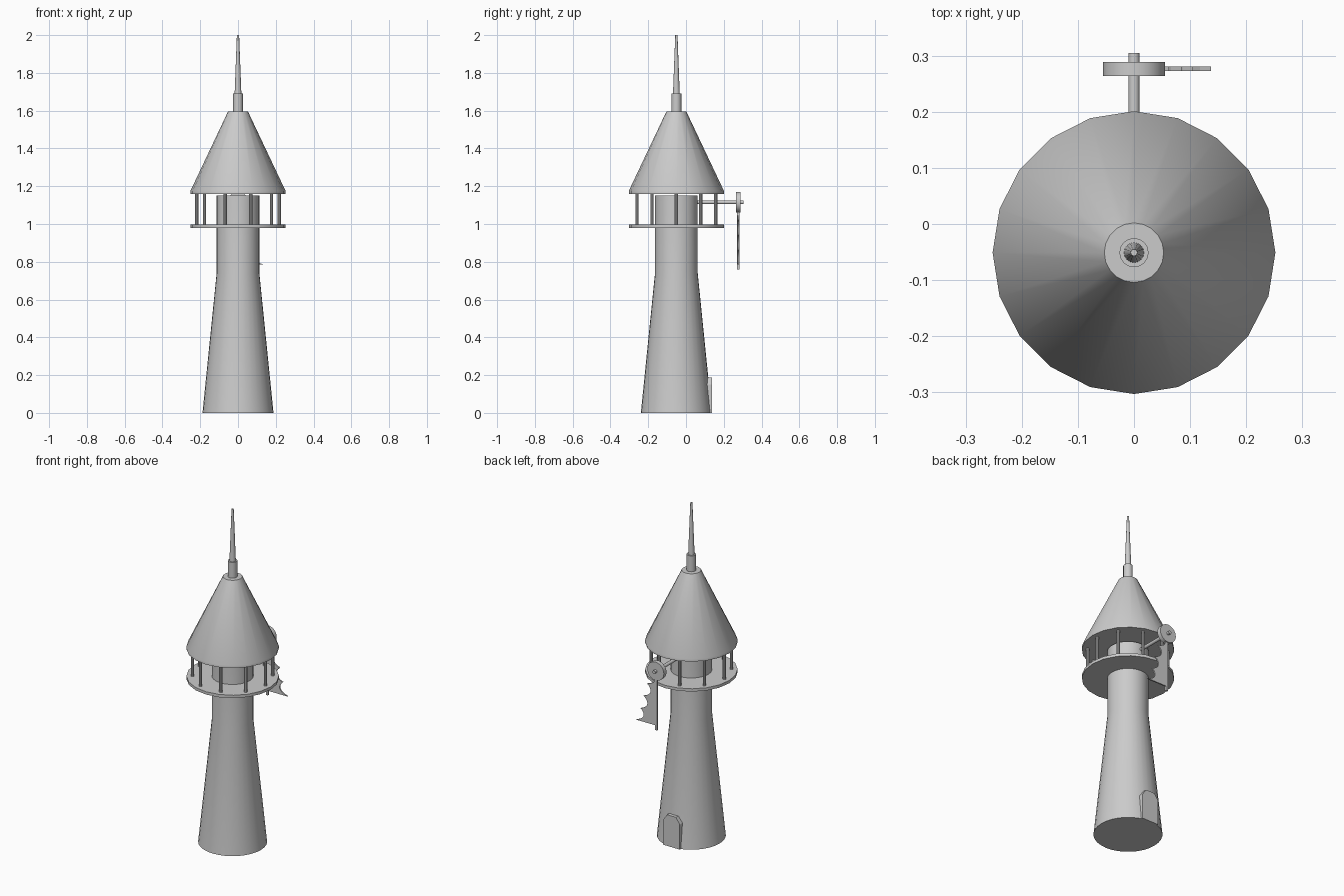
import bpy, bmesh, math

if "Cube" in bpy.data.objects:
    bpy.data.objects.remove(bpy.data.objects["Cube"])

CY = -0.051  # tower axis


def finish(name, bm, smooth=True):
    bmesh.ops.recalc_face_normals(bm, faces=bm.faces)
    me = bpy.data.meshes.new(name)
    bm.to_mesh(me)
    bm.free()
    ob = bpy.data.objects.new(name, me)
    bpy.context.collection.objects.link(ob)
    if smooth:
        bpy.ops.object.select_all(action='DESELECT')
        ob.select_set(True)
        bpy.context.view_layer.objects.active = ob
        bpy.ops.object.shade_smooth_by_angle(angle=math.radians(30))
    return ob


def lathe(name, profile, n, cx=0, cy=CY):
    """Closed solid turned about z from (radius, z) pairs."""
    bm = bmesh.new()
    rings = [[bm.verts.new((cx + r * math.cos(2 * math.pi * i / n),
                            cy + r * math.sin(2 * math.pi * i / n), z))
              for i in range(n)] for r, z in profile]
    for a, b in zip(rings, rings[1:]):
        for i in range(n):
            j = (i + 1) % n
            bm.faces.new((a[i], a[j], b[j], b[i]))
    bm.faces.new(rings[0])
    bm.faces.new(rings[-1])
    return finish(name, bm)


def plate(name, outline, y0, y1, smooth=False):
    """Outline in x, z extruded along y."""
    bm = bmesh.new()
    front = [bm.verts.new((x, y0, z)) for x, z in outline]
    back = [bm.verts.new((x, y1, z)) for x, z in outline]
    n = len(outline)
    bm.faces.new(front)
    bm.faces.new(back)
    for i in range(n):
        j = (i + 1) % n
        bm.faces.new((front[i], front[j], back[j], back[i]))
    return finish(name, bm, smooth)


def disc(r, z, n):
    return [(r * math.cos(2 * math.pi * i / n), z + r * math.sin(2 * math.pi * i / n))
            for i in range(n)]


# Tower, gallery floor and roof
lathe("tower", [(0.188, 0), (0.113, 0.74), (0.113, 1.15)], 32)
lathe("gallery_floor", [(0.252, 0.98), (0.252, 0.997)], 20)
lathe("roof", [(0.252, 1.16), (0.252, 1.175), (0.053, 1.595)], 20)

# Spire
lathe("spire_base", [(0.026, 1.59), (0.026, 1.69)], 16)
lathe("spire", [(0.018, 1.685), (0.006, 2.0)], 16)

# Gallery posts
for i in range(10):
    a = math.radians(36 * i)
    lathe(f"gallery_post_{i}", [(0.009, 0.99), (0.009, 1.165)], 10,
          0.219 * math.cos(a), CY + 0.219 * math.sin(a))

# Door at the back
plate("door", [(-0.055, 0), (0.055, 0), (0.055, 0.15), (0.03, 0.187),
               (-0.03, 0.187), (-0.055, 0.15)], 0.03, 0.138)

# Axle and wheel
plate("axle", disc(0.01, 1.115, 14), 0.04, 0.305, True)
plate("wheel", disc(0.055, 1.115, 28), 0.264, 0.289, True)

# Hanging arm and scalloped vane
plate("arm", [(-0.005, 0.758), (0.009, 0.758), (0.009, 1.1), (-0.005, 1.1)], 0.271, 0.283)
cusps = [(0.137, 0.785), (0.105, 0.862), (0.085, 0.942), (0.062, 1.022), (0.035, 1.085)]
outline = [(0.0, 1.085), (0.0, 0.785)]
for (x0, z0), (x1, z1) in zip(cusps, cusps[1:]):
    for k in range(8):
        t = k / 8
        bulge = 0.034 * math.sin(math.pi * t) ** 0.8
        outline.append((x0 + (x1 - x0) * t - bulge, z0 + (z1 - z0) * t - bulge * 0.15))
outline.append(cusps[-1])
plate("vane", outline, 0.273, 0.281)
